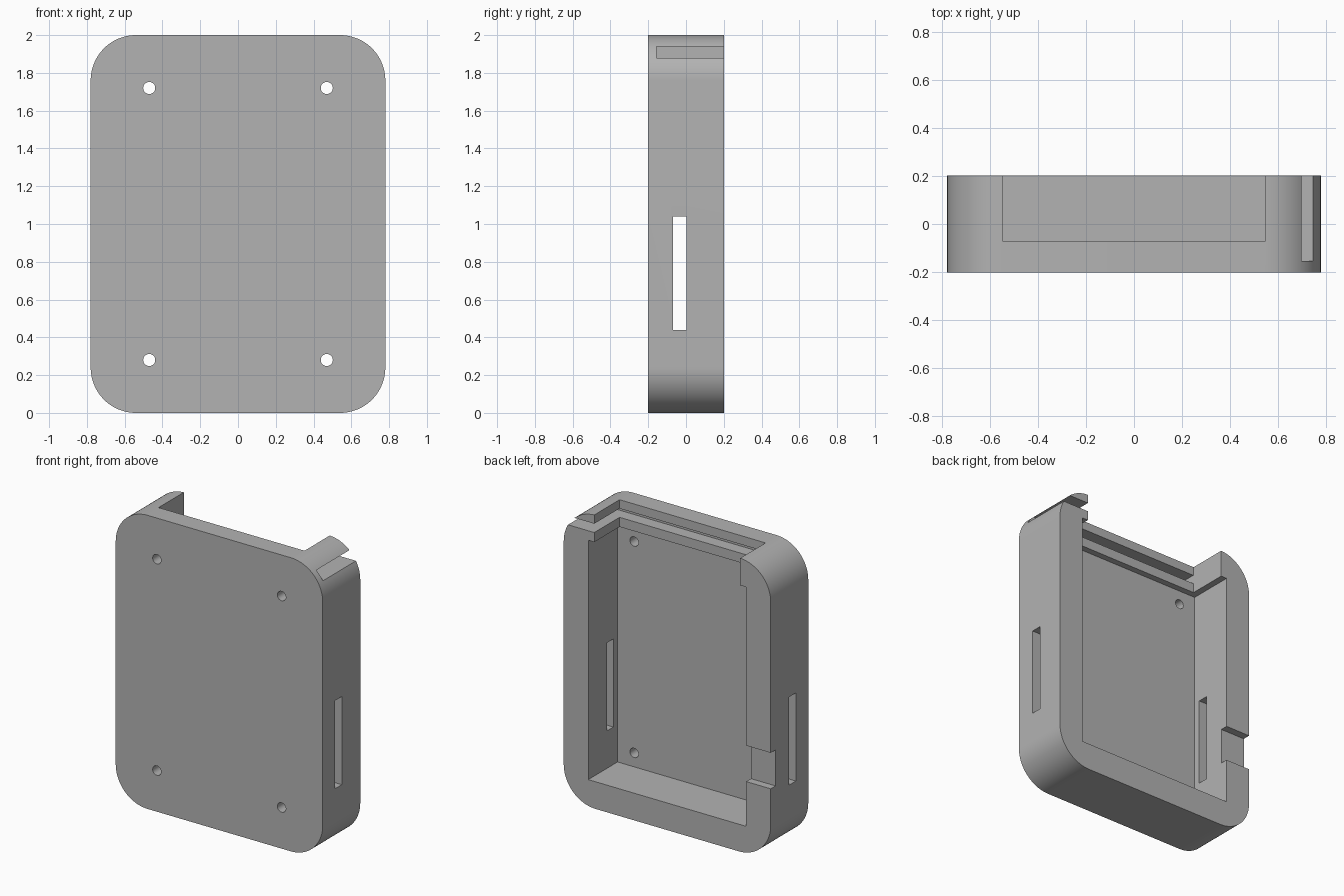
import bpy, bmesh
from math import pi, sin, cos, radians

if "Cube" in bpy.data.objects:
    bpy.data.objects.remove(bpy.data.objects["Cube"], do_unlink=True)

HALF_W, HALF_D, HEIGHT, RADIUS = 0.78, 0.202, 2.0, 0.24
STEPS = 24

grey = bpy.data.materials.new("plain_grey")
grey.use_nodes = True
colour = (0.45, 0.45, 0.45, 1)
grey.diffuse_color = colour
grey.node_tree.nodes["Principled BSDF"].inputs["Base Color"].default_value = colour


def add_prism(name, outline):
    """Extrude an (x, z) outline from the front to the back."""
    bm = bmesh.new()
    face = bm.faces.new([bm.verts.new((x, -HALF_D, z)) for x, z in outline])
    moved = bmesh.ops.extrude_face_region(bm, geom=[face])["geom"]
    verts = [v for v in moved if isinstance(v, bmesh.types.BMVert)]
    bmesh.ops.translate(bm, verts=verts, vec=(0, 2 * HALF_D, 0))
    bmesh.ops.recalc_face_normals(bm, faces=bm.faces)
    return finish(name, bm)


def finish(name, bm):
    mesh = bpy.data.meshes.new(name)
    bm.to_mesh(mesh)
    bm.free()
    obj = bpy.data.objects.new(name, mesh)
    mesh.materials.append(grey)
    bpy.context.collection.objects.link(obj)
    return obj


def cut(cutter):
    """Subtract a cutter from the case and remove the cutter."""
    cutter.hide_render = True
    bpy.context.view_layer.objects.active = case
    mod = case.modifiers.new(cutter.name, 'BOOLEAN')
    mod.operation, mod.solver, mod.object = 'DIFFERENCE', 'EXACT', cutter
    bpy.ops.object.modifier_apply(modifier=mod.name)
    bpy.data.objects.remove(cutter, do_unlink=True)


def cut_box(name, x, y, z):
    bm = bmesh.new()
    bmesh.ops.create_cube(bm, size=1)
    for v in bm.verts:
        v.co = [lo + (c + 0.5) * (hi - lo) for c, (lo, hi) in zip(v.co, (x, y, z))]
    cut(finish(name, bm))


# Rounded case block
outline = []
for i, (sx, sz) in enumerate([(1, 1), (-1, 1), (-1, -1), (1, -1)]):
    cx = sx * (HALF_W - RADIUS)
    cz = HEIGHT / 2 + sz * (HEIGHT / 2 - RADIUS)
    for k in range(STEPS + 1):
        a = (i + k / STEPS) * pi / 2
        outline.append((cx + RADIUS * cos(a), cz + RADIUS * sin(a)))
case = add_prism("case", outline)

# Main cavity, open at the back
OPEN = 0.3
cut_box("cavity", (-0.595, 0.595), (-0.113, OPEN), (0.185, 1.815))
# Wide gap through the top wall
cut_box("top_gap", (-0.55, 0.55), (-0.07, OPEN), (1.7, 2.1))
# Sliding panel groove, leaving through the left corner
cut_box("panel_groove", (-0.548, 0.9), (-0.155, OPEN), (1.88, 1.94))
# Long slots in both side walls
for side in (-1, 1):
    cut_box("side_slot", sorted((side * 0.5, side * 0.9)), (-0.068, 0.003), (0.44, 1.04))
# Shallow cable notch in the rim of one side
cut_box("cable_notch", (-0.9, -0.5), (0.15, OPEN), (0.49, 0.735))

# Screw holes through the front plate
for x in (-0.47, 0.47):
    for z in (0.28, 1.72):
        hole = [(x + 0.032 * cos(k * pi / 16), z + 0.032 * sin(k * pi / 16)) for k in range(32)]
        drill = add_prism("screw_hole", hole)
        drill.scale.y = 1.5
        bpy.context.view_layer.update()
        cut(drill)

# Smooth corners with crisp edges
bpy.ops.object.select_all(action='DESELECT')
case.select_set(True)
bpy.context.view_layer.objects.active = case
bpy.ops.object.shade_smooth_by_angle(angle=radians(30))
